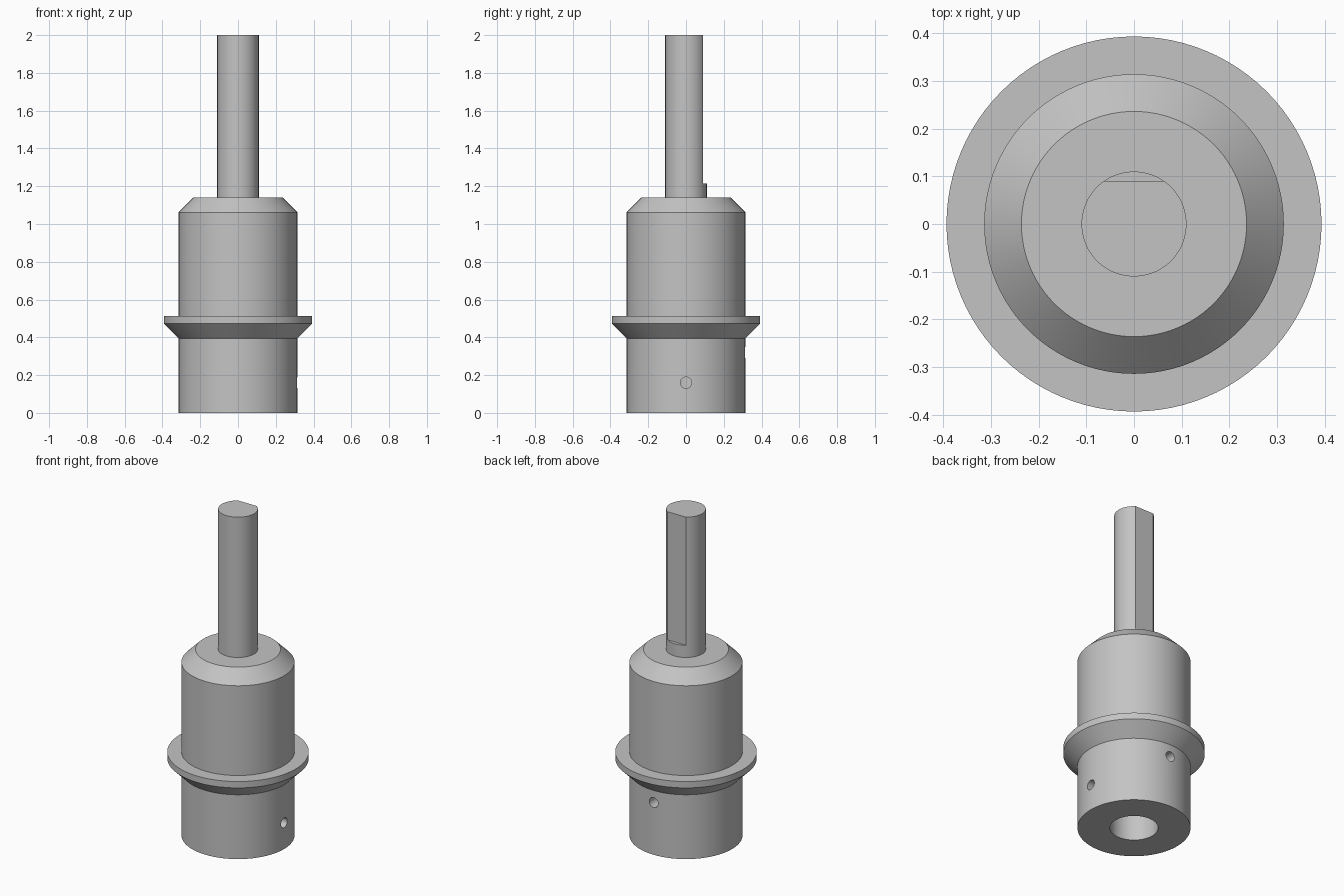
import bpy
import bmesh
from math import pi, radians, cos, sin
from mathutils import Matrix

old = bpy.data.objects.get("Cube")
if old:
    bpy.data.objects.remove(old, do_unlink=True)

SIDES = 96

steel = bpy.data.materials.new("grey steel")
steel.use_nodes = True
grey = (0.55, 0.55, 0.55, 1)
steel.diffuse_color = grey
steel.node_tree.nodes["Principled BSDF"].inputs["Base Color"].default_value = grey


def make_object(name, bm):
    bmesh.ops.recalc_face_normals(bm, faces=bm.faces)
    mesh = bpy.data.meshes.new(name)
    bm.to_mesh(mesh)
    bm.free()
    mesh.materials.append(steel)
    obj = bpy.data.objects.new(name, mesh)
    bpy.context.collection.objects.link(obj)
    return obj


def lathe(name, profile):
    """Turn a profile of (radius, height) points that starts and ends on the axis."""
    bm = bmesh.new()
    rings = []
    for r, z in profile:
        rings.append([bm.verts.new((r * cos(2 * pi * i / SIDES), r * sin(2 * pi * i / SIDES), z))
                      for i in range(SIDES)])
    for low, high in zip(rings, rings[1:]):
        for i in range(SIDES):
            j = (i + 1) % SIDES
            bm.faces.new((low[i], low[j], high[j], high[i]))
    bm.faces.new(rings[0])
    bm.faces.new(rings[-1])
    return make_object(name, bm)


def cut(target, cutter):
    cutter.hide_render = True
    cutter.hide_set(True)
    mod = target.modifiers.new(cutter.name, 'BOOLEAN')
    mod.operation = 'DIFFERENCE'
    mod.solver = 'EXACT'
    mod.object = cutter


def screw_hole(name, x, y, z, axis):
    bm = bmesh.new()
    turn = Matrix.Rotation(radians(90), 4, axis)
    bmesh.ops.create_cone(bm, cap_ends=True, segments=32, radius1=0.03, radius2=0.03,
                          depth=0.3, matrix=Matrix.Translation((x, y, z)) @ turn)
    return make_object(name, bm)


# Turned body: bore, lower sleeve, flared flange, upper barrel, chamfer and shaft
body = lathe("coupling_body", [
    (0.134, 0.79), (0.134, 0), (0.314, 0), (0.314, 0.394),
    (0.393, 0.473), (0.393, 0.512), (0.314, 0.512), (0.314, 1.062),
    (0.236, 1.14), (0.11, 1.14), (0.11, 2)])

# Flat along the back of the shaft
bm = bmesh.new()
bmesh.ops.create_cube(bm, size=1, matrix=Matrix.Translation((0, 0.19, 1.715))
                      @ Matrix.Diagonal((0.4, 0.2, 1, 1)))
cut(body, make_object("shaft_flat_cutter", bm))

# Set screw holes into the bore
cut(body, screw_hole("left_hole_cutter", 0.25, 0, 0.16, 'Y'))
cut(body, screw_hole("back_hole_cutter", 0, 0.25, 0.32, 'X'))

# Apply the cuts, then smooth the round surfaces
bpy.ops.object.select_all(action='DESELECT')
body.select_set(True)
bpy.context.view_layer.objects.active = body
for mod in list(body.modifiers):
    cutter = mod.object
    bpy.ops.object.modifier_apply(modifier=mod.name)
    bpy.data.objects.remove(cutter, do_unlink=True)
bpy.ops.object.shade_smooth_by_angle(angle=radians(30))
